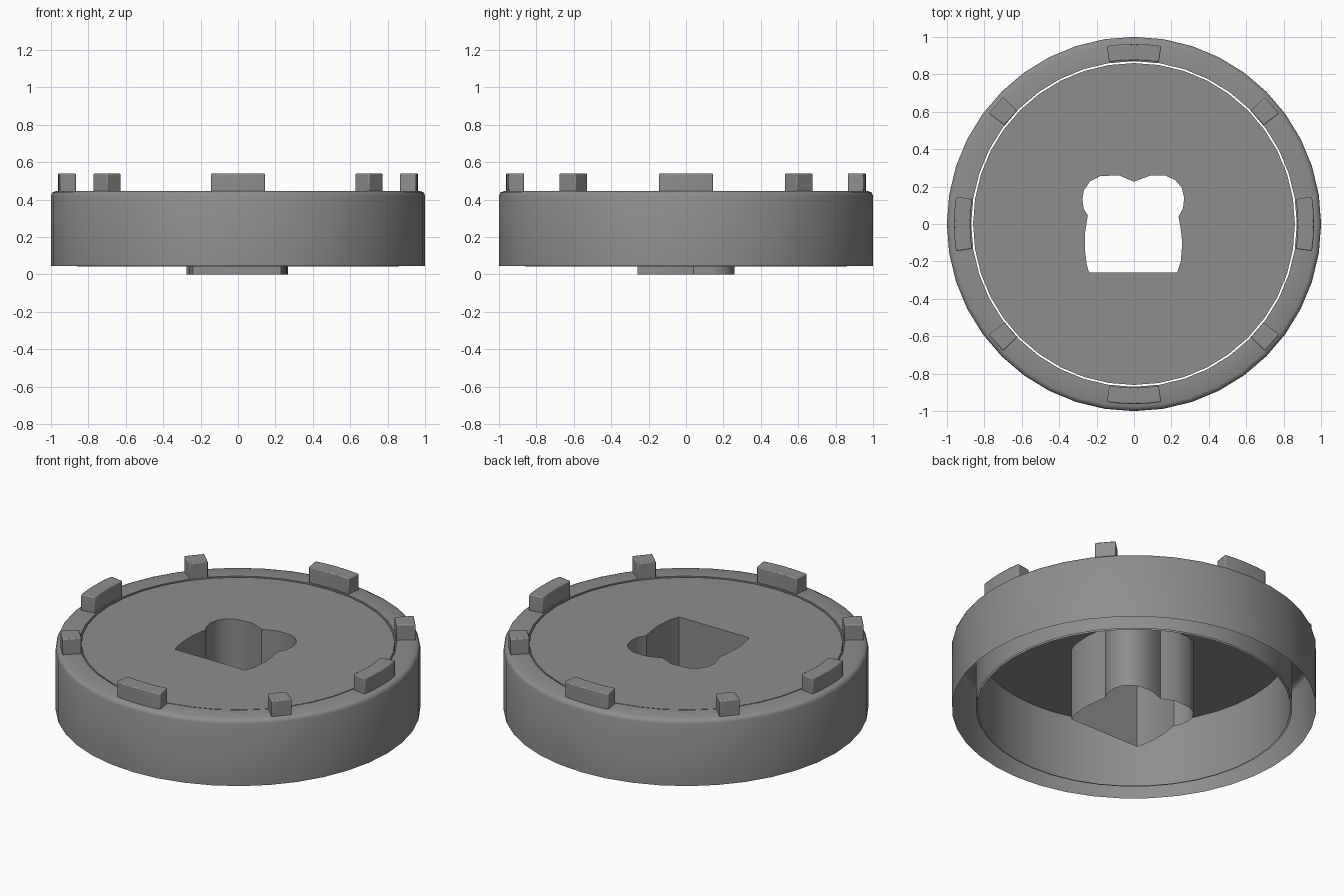
import bpy, bmesh, math
from math import sin, cos, radians

if "Cube" in bpy.data.objects:
    bpy.data.objects.remove(bpy.data.objects["Cube"], do_unlink=True)

SEGMENTS = 40
BASE, TOP = 0.045, 0.445

grey = bpy.data.materials.new("mid_grey")
grey.use_nodes = True
colour = (0.27, 0.27, 0.27, 1)
grey.diffuse_color = colour
grey.node_tree.nodes["Principled BSDF"].inputs["Base Color"].default_value = colour


def finish(name, bm, angle=30):
    mesh = bpy.data.meshes.new(name)
    bm.to_mesh(mesh)
    bm.free()
    obj = bpy.data.objects.new(name, mesh)
    bpy.context.collection.objects.link(obj)
    mesh.materials.append(grey)
    bpy.ops.object.select_all(action="DESELECT")
    obj.select_set(True)
    bpy.context.view_layer.objects.active = obj
    bpy.ops.object.shade_smooth_by_angle(angle=radians(angle))
    return obj


def add_loop(bm, points, z):
    return [bm.verts.new((x, y, z)) for x, y in points]


def circle(radius):
    turn = 2 * math.pi / SEGMENTS
    return [(radius * cos(i * turn), radius * sin(i * turn)) for i in range(SEGMENTS)]


def bridge(bm, lower, upper):
    n = len(lower)
    for i in range(n):
        j = (i + 1) % n
        bm.faces.new((lower[i], lower[j], upper[j], upper[i]))


# Outer ring: channel section, open underneath
bm = bmesh.new()
section = [(1, BASE), (1, 0.42), (0.993, 0.437), (0.975, TOP), (0.87, TOP), (0.87, BASE)]
loops = [add_loop(bm, circle(r), z) for r, z in section]
for a, b in zip(loops, loops[1:]):
    bridge(bm, a, b)
finish("outer_ring", bm, 50)

# Inner plate with a skirt and a shaped central sleeve
hole = [(-.24, -.26), (.23, -.26), (.25, -.2), (.258, -.1), (.25, -.03), (.238, .04),
        (.262, .085), (.268, .14), (.255, .195), (.22, .235), (.17, .258), (.085, .258),
        (0, .226), (-.08, .26), (-.18, .256), (-.235, .228), (-.268, .18), (-.276, .13),
        (-.268, .08), (-.247, .045), (-.262, -.05), (-.262, -.14), (-.252, -.22)]
bm = bmesh.new()
rim = add_loop(bm, circle(0.86), TOP - 0.003)
opening = add_loop(bm, hole, TOP - 0.003)
edges = [bm.edges.new((lp[i - 1], lp[i])) for lp in (rim, opening) for i in range(len(lp))]
bmesh.ops.triangle_fill(bm, edges=edges, use_beauty=True, normal=(0, 0, 1))
bridge(bm, add_loop(bm, circle(0.86), BASE - 0.003), rim)
bridge(bm, add_loop(bm, hole, 0), opening)
finish("plate_and_sleeve", bm)


# Raised lugs around the rim
def lug(name, centre, half, inner, outer, steps):
    bm = bmesh.new()
    angles = [radians(centre - half + 2 * half * i / steps) for i in range(steps + 1)]
    outline = [(outer * cos(a), outer * sin(a)) for a in angles]
    outline += [(inner * cos(a), inner * sin(a)) for a in reversed(angles)]
    low, high = add_loop(bm, outline, TOP - 0.005), add_loop(bm, outline, 0.54)
    bridge(bm, low, high)
    bm.faces.new(high)
    bm.faces.new(low[::-1])
    obj = finish(name, bm)
    bevel = obj.modifiers.new("soft_edges", "BEVEL")
    bevel.width = 0.006
    bevel.segments = 2
    bevel.limit_method = "ANGLE"
    bevel.angle_limit = radians(40)


for label, angle in (("left", 0), ("back", 90), ("right", 180), ("front", 270)):
    lug("long_lug_" + label, angle, 8.7, 0.875, 0.962, 4)
for label, angle in (("back_left", 40.7), ("back_right", 139.3),
                     ("front_right", 220.7), ("front_left", 319.3)):
    lug("short_lug_" + label, angle, 3.4, 0.87, 0.975, 1)
